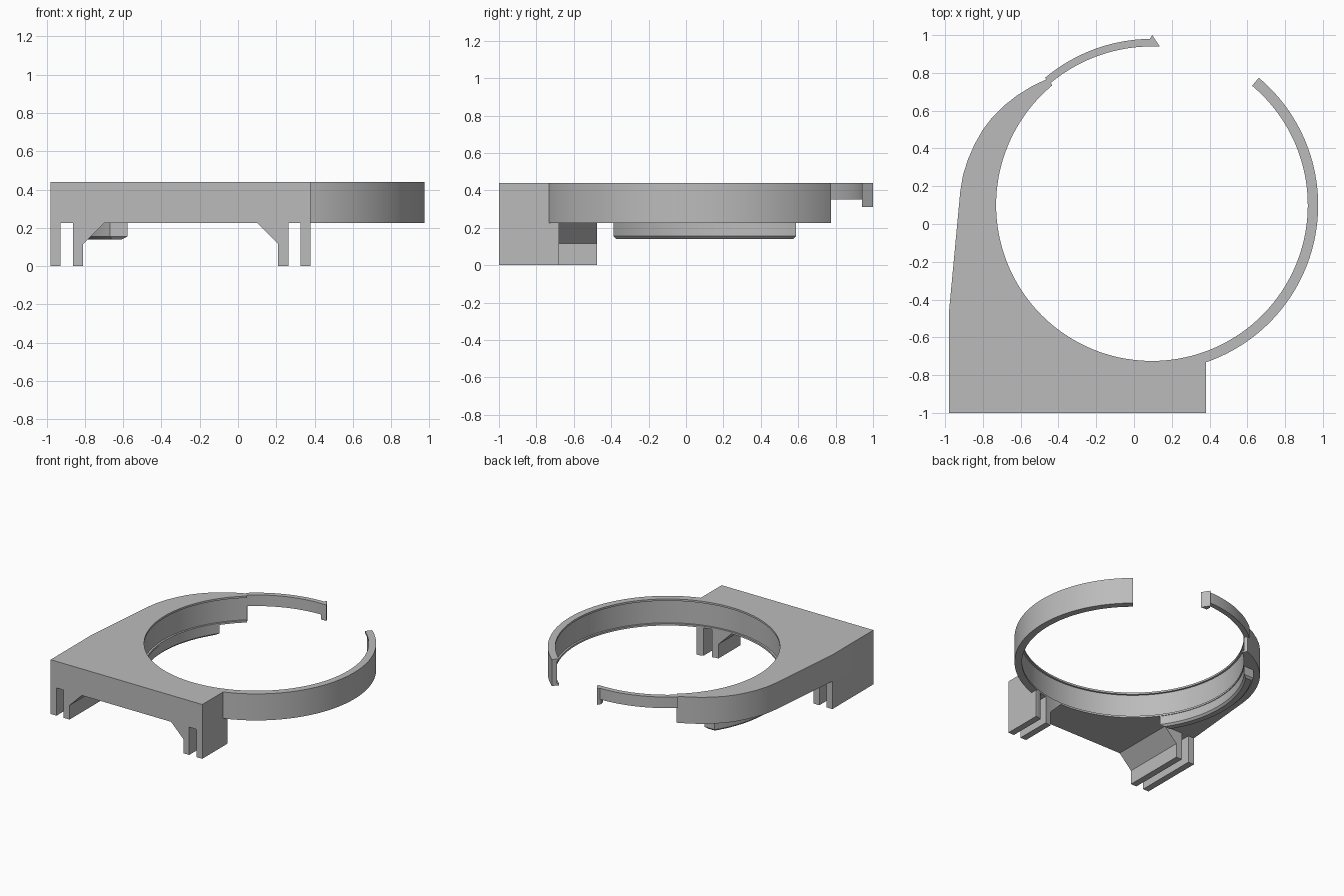
import bpy
import bmesh
from math import cos, sin, radians

if "Cube" in bpy.data.objects:
    bpy.data.objects.remove(bpy.data.objects["Cube"])

grey = bpy.data.materials.new("plain grey")
grey.use_nodes = True
COLOUR = (0.5, 0.5, 0.5, 1)
grey.diffuse_color = COLOUR
grey.node_tree.nodes["Principled BSDF"].inputs["Base Color"].default_value = COLOUR

CX, CY = 0.095, 0.1              # ring centre
R_LIP, R_WALL, R_OUT = 0.825, 0.84, 0.88
LOW, TOP, LIP = 0.225, 0.44, 0.015


def polar(r, degrees):
    a = radians(degrees)
    return CX + r * cos(a), CY + r * sin(a)


def arc(r, start, end, steps):
    return [polar(r, start + (end - start) * i / steps) for i in range(steps + 1)]


def finish(bm, name):
    bmesh.ops.recalc_face_normals(bm, faces=bm.faces)
    mesh = bpy.data.meshes.new(name)
    bm.to_mesh(mesh)
    bm.free()
    mesh.materials.append(grey)
    obj = bpy.data.objects.new(name, mesh)
    bpy.context.collection.objects.link(obj)
    return obj


def prism(name, points, shift, bevel=0):
    """Extrude a closed 3D outline; optionally bevel the starting cap."""
    bm = bmesh.new()
    cap = bm.faces.new([bm.verts.new(p) for p in points])
    rim = list(cap.edges)
    result = bmesh.ops.extrude_face_region(bm, geom=[cap], use_keep_orig=True)
    moved = [v for v in result["geom"] if isinstance(v, bmesh.types.BMVert)]
    bmesh.ops.translate(bm, verts=moved, vec=shift)
    if bevel:
        bmesh.ops.bevel(bm, geom=rim, offset=bevel, segments=1, affect='EDGES')
    return finish(bm, name)


def slab(name, outline, z0, z1, bevel=0):
    return prism(name, [(x, y, z0) for x, y in outline], (0, 0, z1 - z0), bevel)


def sweep(name, profile, start, end, steps):
    """Sweep an (r, z) profile around the ring centre."""
    bm = bmesh.new()
    rows = []
    for i in range(steps + 1):
        angle = start + (end - start) * i / steps
        rows.append([bm.verts.new((*polar(r, angle), z)) for r, z in profile])
    n = len(profile)
    for a, b in zip(rows, rows[1:]):
        for j in range(n):
            k = (j + 1) % n
            bm.faces.new((a[j], a[k], b[k], b[j]))
    bm.faces.new(rows[0])
    bm.faces.new(rows[-1])
    return finish(bm, name)


def cut(obj, radius, z0, z1):
    """Bore a round hole on the ring axis."""
    cutter = slab("bore_cutter", arc(radius, 0, 357.5, 143), z0, z1)
    cutter.hide_render = True
    mod = obj.modifiers.new("bore", 'BOOLEAN')
    mod.operation = 'DIFFERENCE'
    mod.solver = 'EXACT'
    mod.object = cutter
    bpy.context.view_layer.objects.active = obj
    bpy.ops.object.modifier_apply(modifier=mod.name)
    bpy.data.objects.remove(cutter)


parts = []

# Bracket body with lipped round opening
outline = [(-0.98, -1), (0.38, -1), (0.38, -0.6), (-0.3, 0.55), (-0.43, 0.73),
           (-0.455, 0.77), (-0.54, 0.73), (-0.62, 0.68), (-0.69, 0.625),
           (-0.75, 0.565), (-0.80, 0.50), (-0.845, 0.42), (-0.88, 0.34),
           (-0.905, 0.26), (-0.92, 0.17), (-0.98, -0.47)]
body = slab("bracket_body", outline, LOW, TOP)
cut(body, R_LIP, 0, 1)
cut(body, R_WALL, LOW + LIP, TOP - LIP)
parts.append(body)

# Long clamp arm with inward lips top and bottom
channel = [(R_OUT, LOW), (R_OUT, TOP), (R_LIP, TOP), (R_LIP, TOP - LIP),
           (R_WALL, TOP - LIP), (R_WALL, LOW + LIP), (R_LIP, LOW + LIP), (R_LIP, LOW)]
parts.append(sweep("long_arm", channel, -72, 50, 60))

# Thin short arm and its latch hook
strip = [(R_OUT, 0.35), (R_OUT, TOP), (R_WALL, TOP), (R_WALL, 0.35)]
parts.append(sweep("short_arm", strip, 89, 130, 24))
hook = [(0.085, 0.94), (0.137, 0.94), (0.097, 1.0), (0.08, 0.975)]
parts.append(slab("latch_hook", hook, 0.31, TOP))

# Curved support lip below the body
crescent = arc(0.83, 144, 216, 30) + arc(0.905, 212.5, 147.5, 30)
parts.append(slab("support_lip", crescent, 0.14, LOW, 0.015))

# Slotted legs: an outer plate and a gusseted inner plate on each side
for side, edge, sign, depth in (("right", -0.98, 1, 0.525), ("left", 0.38, -1, 0.32)):
    plate = [(0, 0), (0.053, 0), (0.053, LOW), (0, LOW)]
    gusset = [(0.117, 0), (0.17, 0), (0.17, 0.115), (0.28, LOW), (0.117, LOW)]
    for kind, shape in (("outer", plate), ("inner", gusset)):
        leg = prism(f"{side}_{kind}_leg",
                    [(edge + sign * x, -1, z) for x, z in shape], (0, depth, 0))
        if side == "left":
            cut(leg, R_LIP, -1, 1)
        parts.append(leg)

# Smooth the curved walls and keep crisp edges
bpy.ops.object.select_all(action='DESELECT')
for obj in parts:
    obj.select_set(True)
bpy.context.view_layer.objects.active = body
bpy.ops.object.shade_smooth_by_angle(angle=radians(25))
